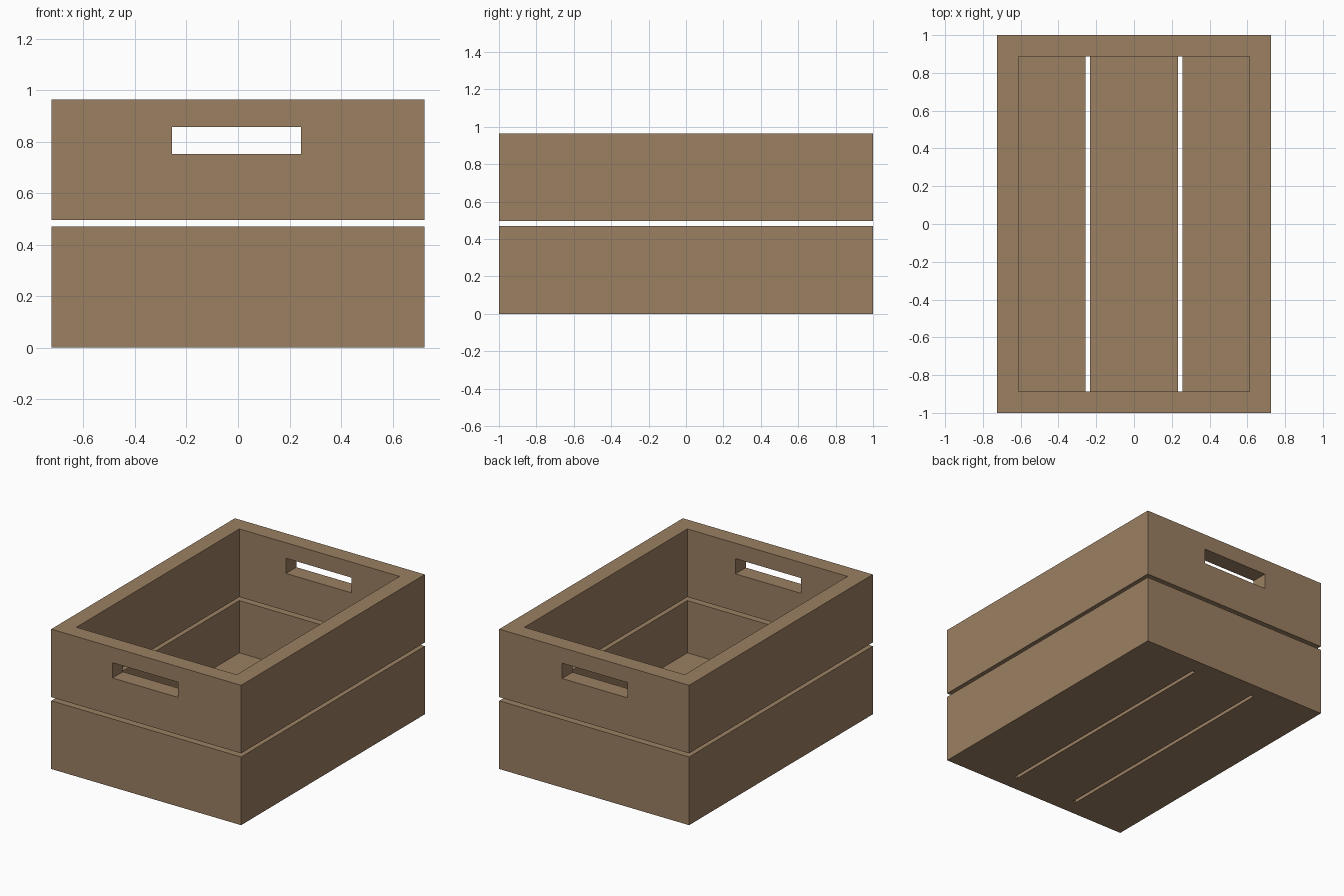
import bpy, bmesh

if "Cube" in bpy.data.objects:
    bpy.data.objects.remove(bpy.data.objects["Cube"])

HALF_X, HALF_Y, WALL = 0.724, 1.0, 0.113

wood = bpy.data.materials.new("brown_wood")
wood.diffuse_color = (0.328, 0.214, 0.122, 1)
wood.use_nodes = True
wood.node_tree.nodes["Principled BSDF"].inputs["Base Color"].default_value = wood.diffuse_color


def add_object(name, bm):
    bmesh.ops.recalc_face_normals(bm, faces=bm.faces)
    mesh = bpy.data.meshes.new(name)
    bm.to_mesh(mesh)
    bm.free()
    mesh.materials.append(wood)
    obj = bpy.data.objects.new(name, mesh)
    bpy.context.collection.objects.link(obj)
    return obj


def box(name, x0, x1, y0, y1, z0, z1):
    bm = bmesh.new()
    bmesh.ops.create_cube(bm, size=1)
    for v in bm.verts:
        v.co.x = x1 if v.co.x > 0 else x0
        v.co.y = y1 if v.co.y > 0 else y0
        v.co.z = z1 if v.co.z > 0 else z0
    return add_object(name, bm)


def wall_ring(name, z0, z1):
    """Rectangular frame with four mitred walls."""
    bm = bmesh.new()
    corners = [(-1, -1), (1, -1), (1, 1), (-1, 1)]
    sections = []
    for sx, sy in corners:
        sections.append([bm.verts.new((sx * (HALF_X - t), sy * (HALF_Y - t), z))
                         for t, z in ((0, z0), (0, z1), (WALL, z1), (WALL, z0))])
    for i in range(4):
        a, b = sections[i], sections[(i + 1) % 4]
        for k in range(4):
            m = (k + 1) % 4
            bm.faces.new((a[k], b[k], b[m], a[m]))
    return add_object(name, bm)


# Two stacked tiers of boards with an open gap between
wall_ring("lower_boards", 0.0, 0.47)
upper = wall_ring("upper_boards", 0.495, 0.964)

# Hand holes through both end boards
cutter = box("handle_cutter", -0.256, 0.244, -1.2, 1.2, 0.752, 0.857)
cutter.hide_render = True
cutter.hide_viewport = True
cut = upper.modifiers.new("hand_holes", 'BOOLEAN')
cut.operation = 'DIFFERENCE'
cut.solver = 'EXACT'
cut.object = cutter

# Three floor slats with narrow slots between
inner_x, inner_y = HALF_X - WALL, HALF_Y - WALL
for name, x0, x1 in (("floor_slat_left", -inner_x, -0.256),
                     ("floor_slat_middle", -0.232, 0.232),
                     ("floor_slat_right", 0.256, inner_x)):
    box(name, x0, x1, -inner_y, inner_y, 0.0, 0.11)
